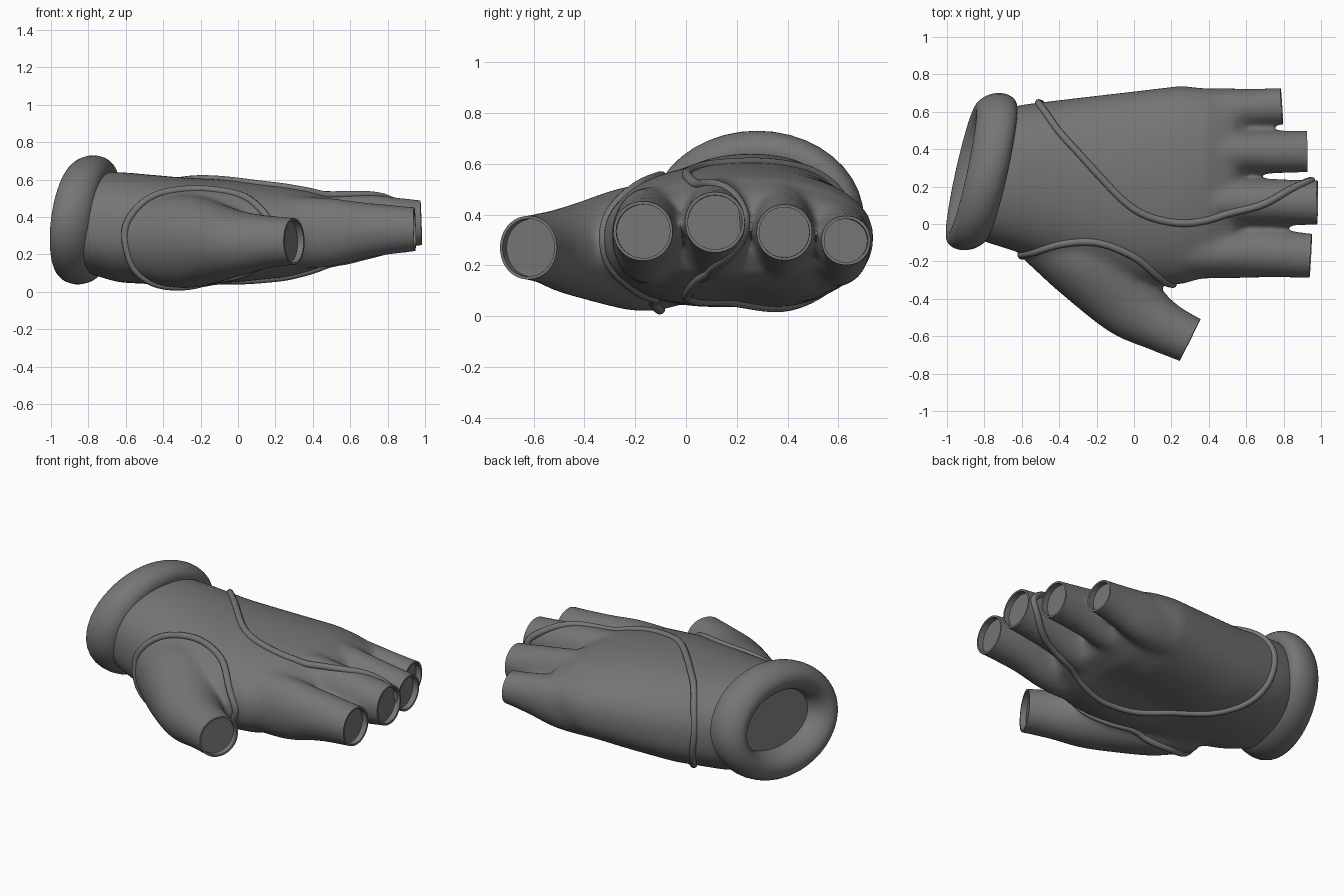
import bpy, bmesh, math
from mathutils import Vector
from mathutils.bvhtree import BVHTree

if "Cube" in bpy.data.objects:
    bpy.data.objects.remove(bpy.data.objects["Cube"])

grey = bpy.data.materials.new("dark_grey_fabric")
grey.use_nodes = True
grey.diffuse_color = (0.18, 0.18, 0.18, 1)
grey.node_tree.nodes["Principled BSDF"].inputs["Base Color"].default_value = (0.18, 0.18, 0.18, 1)

SIDES = 40
ANGLES = [2 * math.pi * i / SIDES for i in range(SIDES)]


def loft(bm, rings, closed=False):
    """Skin through a list of rings, capped or joined end to start."""
    loops = [[bm.verts.new(p) for p in ring] for ring in rings]
    following = loops[1:] + loops[:1] if closed else loops[1:]
    for a, b in zip(loops, following):
        for i in range(SIDES):
            j = (i + 1) % SIDES
            bm.faces.new((a[i], a[j], b[j], b[i]))
    if not closed:
        bm.faces.new(loops[0][::-1])
        bm.faces.new(loops[-1])


def oval(centre, direction, width, height):
    d = Vector(direction).normalized()
    side = d.cross(Vector((0, 0, 1))).normalized()
    up = side.cross(d)
    return [Vector(centre) + width * math.cos(a) * side + height * math.sin(a) * up for a in ANGLES]


def spline(points, closed=False, steps=8):
    """Catmull-Rom resampling."""
    pts = [Vector(p) for p in points]
    n = len(pts)
    at = lambda i: pts[i % n] if closed else pts[max(0, min(n - 1, i))]
    out = []
    for i in range(n if closed else n - 1):
        a, b, c, d = (at(i + k) for k in (-1, 0, 1, 2))
        for s in range(steps):
            t = s / steps
            out.append(0.5 * (2 * b + (c - a) * t + (2 * a - 5 * b + 4 * c - d) * t ** 2
                              + (3 * b - a - 3 * c + d) * t ** 3))
    return out if closed else out + [pts[-1]]


def make_object(name, bm):
    bmesh.ops.recalc_face_normals(bm, faces=bm.faces)
    mesh = bpy.data.meshes.new(name)
    bm.to_mesh(mesh)
    bm.free()
    obj = bpy.data.objects.new(name, mesh)
    bpy.context.collection.objects.link(obj)
    return obj


def bake(obj):
    """Replace the mesh by its modified result."""
    bpy.context.view_layer.update()
    graph = bpy.context.evaluated_depsgraph_get()
    mesh = bpy.data.meshes.new_from_object(obj.evaluated_get(graph))
    obj.modifiers.clear()
    obj.data = mesh


def finish(obj):
    obj.data.materials.clear()
    obj.data.materials.append(grey)
    bpy.ops.object.select_all(action="DESELECT")
    obj.select_set(True)
    bpy.context.view_layer.objects.active = obj
    bpy.ops.object.shade_smooth_by_angle(angle=math.radians(40))


# Palm sections: x, y range, z range, tilt, hollow of the underside
PALM = [(-0.80, -0.07, 0.61, 0.11, 0.64, 1, 0), (-0.62, -0.14, 0.64, 0.05, 0.64, 0.4, 0),
        (-0.3, -0.25, 0.675, 0.015, 0.612, 0, 0.02), (0, -0.325, 0.71, 0.025, 0.597, 0, 0.05),
        (0.25, -0.325, 0.74, 0.05, 0.577, 0, 0.05), (0.4, -0.28, 0.725, 0.095, 0.55, 0, 0.02),
        (0.53, -0.23, 0.68, 0.16, 0.49, 0, 0), (0.58, -0.15, 0.62, 0.25, 0.42, 0, 0)]
body = bmesh.new()
rings = []
for x, y0, y1, z0, z1, tilt, hollow in PALM:
    ring = []
    for a in ANGLES:
        c, s = math.cos(a), math.sin(a)
        y = (y0 + y1) / 2 + (y1 - y0) / 2 * math.copysign(abs(c) ** 0.9, c)
        z = (z0 + z1) / 2 + (z1 - z0) / 2 * math.copysign(abs(s) ** (0.92 if s > 0 else 0.78), s)
        if s < 0:
            z += hollow * math.exp(-((y - 0.2) / 0.17) ** 2)
        ring.append((x + tilt * (0.22 * (y - 0.28) + 0.12 * (z - 0.385)), y, z))
    rings.append(ring)
loft(body, rings)

# Digits: path points with half width and half height, ending at the opening
DIGITS = {
    "index": [(0.1, -0.12, 0.32, 0.17, 0.19), (0.45, -0.152, 0.317, 0.14, 0.19),
              (0.7, -0.156, 0.33, 0.13, 0.148), (0.945, -0.169, 0.335, 0.12, 0.12)],
    "middle": [(0.1, 0.1, 0.34, 0.17, 0.21), (0.45, 0.115, 0.34, 0.14, 0.205),
               (0.7, 0.118, 0.36, 0.125, 0.165), (0.98, 0.114, 0.37, 0.121, 0.122)],
    "ring": [(0.1, 0.33, 0.33, 0.17, 0.21), (0.45, 0.38, 0.33, 0.13, 0.19),
             (0.7, 0.384, 0.335, 0.116, 0.145), (0.925, 0.387, 0.33, 0.113, 0.113)],
    "little": [(0.1, 0.55, 0.29, 0.16, 0.18), (0.42, 0.605, 0.285, 0.122, 0.165),
               (0.62, 0.619, 0.293, 0.105, 0.13), (0.79, 0.63, 0.298, 0.1, 0.1)],
    "thumb": [(-0.5, -0.02, 0.265, 0.19, 0.215), (-0.27, -0.18, 0.268, 0.225, 0.25),
              (-0.03, -0.42, 0.26, 0.19, 0.185), (0.14, -0.54, 0.268, 0.145, 0.145),
              (0.3, -0.62, 0.27, 0.128, 0.128)],
}
cutters = bmesh.new()
for path in DIGITS.values():
    pts = [Vector(p[:3]) for p in path]
    sizes = [(*p[3:], 0) for p in path]
    tip, radius = pts[-1], sizes[-1][0]
    tip_dir = (tip - pts[-2]).normalized()
    fine = spline(pts + [tip + tip_dir * 0.06], steps=6)
    fine_size = spline(sizes + sizes[-1:], steps=6)
    loft(body, [oval(p, fine[min(i + 1, len(fine) - 1)] - fine[max(i - 1, 0)], size.x, size.y)
                for i, (p, size) in enumerate(zip(fine, fine_size))])
    # Trims the tip flat and hollows the opening
    loft(cutters, [oval(tip + tip_dir * d, tip_dir, radius + grow, radius + grow) for d, grow in
                   ((-0.035, -0.014), (0, -0.014), (0, 0.004), (0.12, 0.004))])

# Fuse the palm and digits into one soft skin
glove = make_object("glove_body", body)
remesh = glove.modifiers.new("fuse", "REMESH")
remesh.mode = "VOXEL"
remesh.voxel_size = 0.015
smooth = glove.modifiers.new("soften", "SMOOTH")
smooth.factor = 0.5
smooth.iterations = 30
bake(glove)

skin = BVHTree.FromPolygons([v.co for v in glove.data.vertices],
                            [p.vertices for p in glove.data.polygons])

# Open fingertips
cutter = make_object("tip_cutter", cutters)
cutter.hide_render = True
cut = glove.modifiers.new("openings", "BOOLEAN")
cut.operation = "DIFFERENCE"
cut.solver = "EXACT"
cut.object = cutter
bake(glove)
bpy.data.objects.remove(cutter)
finish(glove)


# Raised seams laid on the skin
def seam(name, guide):
    curve = bpy.data.curves.new(name, "CURVE")
    curve.dimensions = "3D"
    curve.bevel_depth = 0.02
    curve.bevel_resolution = 3
    points = [skin.find_nearest(p)[0] for p in spline(guide, closed=True)]
    line = curve.splines.new("POLY")
    line.points.add(len(points) - 1)
    for p, co in zip(line.points, points):
        p.co = (*co, 1)
    line.use_cyclic_u = True
    line.use_smooth = True
    curve.materials.append(grey)
    bpy.context.collection.objects.link(bpy.data.objects.new(name, curve))


THUMB_SEAM = [(-0.62, -0.18, 0.28), (-0.55, -0.15, 0.43), (-0.4, -0.11, 0.53), (-0.2, -0.1, 0.55),
              (0, -0.17, 0.51), (0.13, -0.27, 0.42), (0.21, -0.34, 0.3), (0.15, -0.28, 0.17),
              (0.05, -0.2, 0.1), (-0.1, -0.13, 0.03), (-0.35, -0.1, 0.01), (-0.53, -0.15, 0.08)]
seam("thumb_seam", THUMB_SEAM)

# Hand seam runs over the back, round the middle finger and under the palm
HALF = [(-0.4, 0.5), (-0.2, 0.27), (0, 0.08), (0.2, 0.01), (0.4, 0.02), (0.7, 0.11)]
upper = [(x, y, 0.58 - 0.1 * max(0, x)) for x, y in HALF]
lower = [(x, y, 0.05 + 0.2 * max(0, x - 0.2)) for x, y in HALF]
seam("hand_seam", [(-0.51, 0.64, 0.36)] + upper + [(0.95, 0.235, 0.38)] + lower[::-1])

# Rolled wrist cuff with an oval, leaning roll
cuff = bmesh.new()
rings = []
for a in ANGLES:
    ring = []
    for b in ANGLES:
        y = (0.345 + 0.075 * math.cos(b)) * math.cos(a)
        z = (0.26 + 0.085 * math.cos(b)) * math.sin(a)
        ring.append((-0.815 + 0.108 * math.sin(b) + 0.22 * y + 0.12 * z, 0.28 + y, 0.385 + z))
    rings.append(ring)
loft(cuff, rings, closed=True)
finish(make_object("wrist_cuff", cuff))
